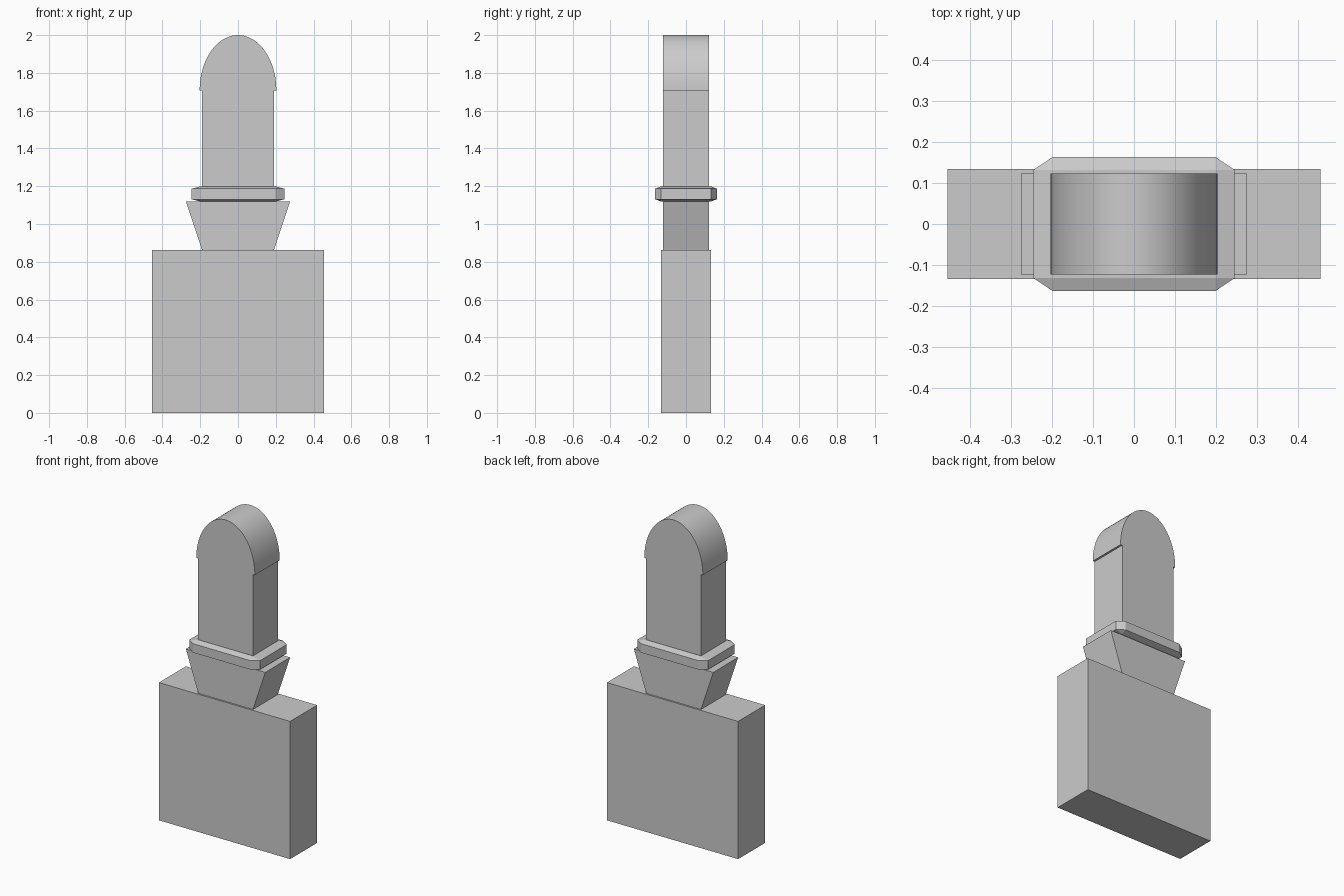
import bpy, bmesh, math
from itertools import product

if "Cube" in bpy.data.objects:
    bpy.data.objects.remove(bpy.data.objects["Cube"])


def add_object(name, bm):
    bmesh.ops.recalc_face_normals(bm, faces=bm.faces)
    mesh = bpy.data.meshes.new(name)
    bm.to_mesh(mesh)
    bm.free()
    obj = bpy.data.objects.new(name, mesh)
    bpy.context.collection.objects.link(obj)
    return obj


def extrude_profile(name, points, half_depth):
    """Extrude a front-view (x, z) outline along y."""
    bm = bmesh.new()
    face = bm.faces.new([bm.verts.new((x, -half_depth, z)) for x, z in points])
    ext = bmesh.ops.extrude_face_region(bm, geom=[face])["geom"]
    verts = [g for g in ext if isinstance(g, bmesh.types.BMVert)]
    bmesh.ops.translate(bm, verts=verts, vec=(0, 2 * half_depth, 0))
    return add_object(name, bm)


def block(name, w_bottom, w_top, z0, z1, half_depth):
    pts = [(-w_bottom, z0), (w_bottom, z0), (w_top, z1), (-w_top, z1)]
    return extrude_profile(name, pts, half_depth)


# Body, flared neck and shaft
block("body", 0.455, 0.455, 0.0, 0.863, 0.1335)
block("flared_neck", 0.19, 0.275, 0.863, 1.118, 0.123)
block("shaft", 0.19, 0.19, 1.19, 1.708, 0.123)

# Collar: box with one-segment chamfers of different size on each axis
outer, inner = (0.245, 0.163, 0.04), (0.199, 0.132, 0.028)
bm = bmesh.new()
for axis in range(3):
    for signs in product((-1, 1), repeat=3):
        bm.verts.new([s * (outer if i == axis else inner)[i] for i, s in enumerate(signs)])
bmesh.ops.convex_hull(bm, input=bm.verts)
bmesh.ops.dissolve_limit(bm, angle_limit=0.01, verts=bm.verts, edges=bm.edges)
collar = add_object("collar", bm)
collar.location.z = 1.159

# Rounded cap: half ellipse
n = 40
arc = [(0.203 * math.cos(math.pi * i / n), 1.708 + 0.292 * math.sin(math.pi * i / n))
       for i in range(n + 1)]
cap = extrude_profile("rounded_cap", arc, 0.123)
bpy.context.view_layer.objects.active = cap
cap.select_set(True)
bpy.ops.object.shade_smooth_by_angle(angle=math.radians(30))
